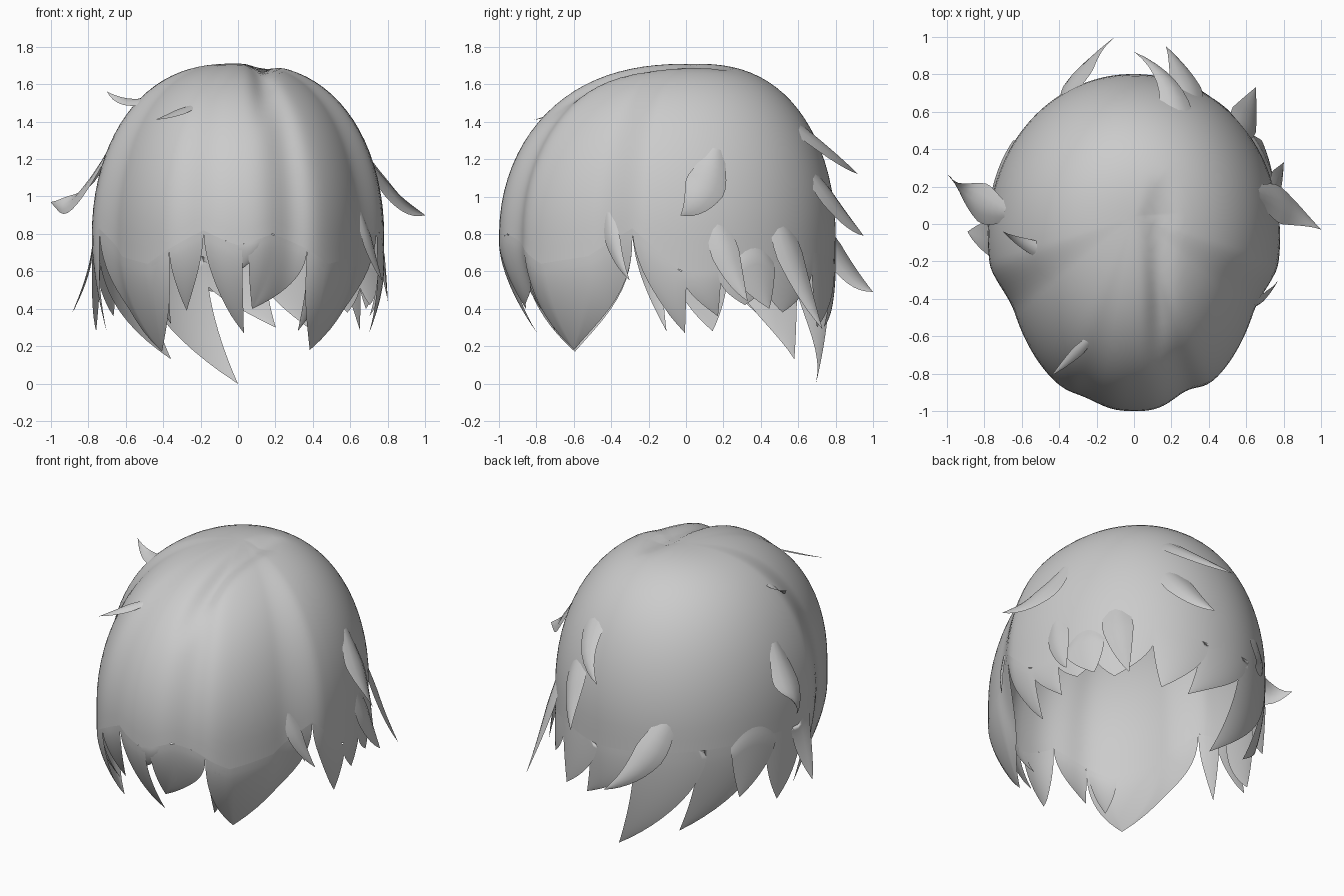
import bpy, bmesh, math
from mathutils import Vector

if "Cube" in bpy.data.objects:
    bpy.data.objects.remove(bpy.data.objects["Cube"])


def make_obj(name, grids):
    """Build one smooth object from a list of point grids (rows of points)."""
    bm = bmesh.new()
    for g in grids:
        rows = [[bm.verts.new(p) for p in row] for row in g]
        for r0, r1 in zip(rows, rows[1:]):
            for i in range(len(r0) - 1):
                bm.faces.new((r0[i], r1[i], r1[i + 1], r0[i + 1]))
    bmesh.ops.remove_doubles(bm, verts=bm.verts, dist=0.0005)
    bmesh.ops.dissolve_degenerate(bm, edges=bm.edges, dist=0.0001)
    bmesh.ops.recalc_face_normals(bm, faces=bm.faces)
    me = bpy.data.meshes.new(name)
    bm.to_mesh(me)
    bm.free()
    for p in me.polygons:
        p.use_smooth = True
    ob = bpy.data.objects.new(name, me)
    bpy.context.collection.objects.link(ob)
    return ob


# Head surface: angle 0 = front, 90 = right, 180 = back
def surf(phi, z, f=1.0):
    a = math.radians(phi)
    s, c = math.sin(a), math.cos(a)
    u = math.acos(max(-1, min(1, (z - 0.8) / 0.91)))
    r = math.sin(u) ** 0.8 if z > 0.8 else 1.0
    b = max(0, min(1, (0.45 - c) / 0.3))
    b = b * b * (3 - 2 * b)
    rx = 0.70 + 0.08 * b
    px = 0.85 + 0.12 * b
    x = rx * math.copysign(abs(s) ** px, s)
    y = -0.92 * c ** 1.05 if c > 0 else 0.88 * abs(c) ** 0.97
    # fringe recedes on both sides of its centre
    w = (phi + 180) % 360 - 180
    y *= 1 - 0.06 * math.exp(-((w - 20) / 9) ** 2) - 0.03 * math.exp(-((w + 18) / 9) ** 2)
    k = max(0, 1 - r)
    x, y = x * r * f, y * r * f - 0.08 + 0.12 * k
    # shallow parting right of centre
    if z > 1.35 and y < 0.25:
        fade = min(1, (z - 1.35) / 0.25) * min(1, (0.25 - y) / 0.2)
        z -= 0.035 * math.exp(-((x - 0.13) / 0.06) ** 2) * fade
    return Vector((x, y, z))


# Height where the cap splits into locks
NOTCH = [(0, .74), (12, .80), (28, .72), (40, .64), (60, .68), (76, .83), (93, .60), (106, .60),
         (125, .64), (150, .70), (174, .66), (195, .68), (222, .70), (250, .72),
         (268, .70), (284, .83), (300, .68), (320, .64), (332, .72), (348, .82), (360, .74)]


def edge(phi):
    phi %= 360
    for (a, za), (b, zb) in zip(NOTCH, NOTCH[1:]):
        if a <= phi <= b:
            return za + (zb - za) * (phi - a) / (b - a)


# Cap
cap = []
for j in range(25):
    row = []
    for i in range(181):
        umax = math.acos((edge(i * 2) - 0.8) / 0.91)
        row.append(surf(i * 2, 0.8 + 0.91 * math.cos(umax * (j / 24) ** 1.2)))
    cap.append(row)
make_obj("hair_cap", [cap])


# Lock continuing the cap surface down to one point; higher power = fuller lock
def lock(a, b, tip, ztip, f, power=1.9, lift=1.0, up=0.0, m=12):
    g = []
    n = max(6, int((b - a) / 2))
    for j in range(m + 1):
        t = j / m
        row = []
        for i in range(n + 1):
            p0 = a + (b - a) * i / n
            q = 2 * i / n - 1
            z0 = edge(p0) + up * (1.3 - q * q)
            zt = z0 + (ztip - z0) * t
            phi = p0 + (tip - p0) * t ** power
            bulge = 0.02 * (1 - q * q) * t * (1 - t)
            base = 1 + (lift - 1) * (min(1, 4 * t) * 2 - 1)
            row.append(surf(phi, zt, base + (f - base) * t ** 1.6 + bulge))
        g.append(row)
    return g


# from angle, to angle, tip angle, tip height, tip radius factor, fullness
fringe = [(-28, -12, -24, .39, .84), (-12, 1, 2, .27, .78), (0, 8, -1, .59, .94),
          (3, 28, 5, .40, .85, 2.4)]
tuft_r = [(28, 76, 42, .18, .77, 2.7), (29, 42, 31, .28, .80)]
tuft_l = [(-76, -28, -44, .17, .79, 2.7), (-42, -29, -35, .32, .82)]
side_r = [(76, 95, 95, .27, .90), (93, 107, 107, .36, .94), (106, 127, 116, .42, 1.0, 2.4),
          (122, 150, 132, .38, 1.0, 2.4)]
side_l = [(250, 270, 256, .28, 1.0, 2.4), (264, 276, 268, .37, 1.14), (274, 284, 272, .28, .90)]
back = [(148, 174, 152, .30, 1.0), (170, 198, 165, .30, .96), (192, 224, 180, 0, .88),
        (220, 252, 211, .13, .87)]
for name, group in (("fringe", fringe), ("right_front_tuft", tuft_r),
                    ("left_front_tuft", tuft_l), ("right_side_locks", side_r),
                    ("left_side_locks", side_l), ("back_locks", back)):
    make_obj(name, [lock(*l) for l in group])

# Second layer of locks emerging from the first at the sides
over = [(110, 128, 124, .40, 1.05), (234, 256, 238, .36, 1.0)]
make_obj("overlay_locks", [lock(*l, lift=1.012, up=.1) for l in over])


# Free wisp: a tapered blade along a three point curve, rooted in the cap
def wisp(p0, p1, p2, w, m=12):
    p0, p1, p2 = map(Vector, (p0, p1, p2))
    g = []
    for j in range(m + 1):
        t = j / m
        p = p0 * (1 - t) ** 2 + p1 * 2 * t * (1 - t) + p2 * t * t
        d = (p1 - p0) * (1 - t) + (p2 - p1) * t
        out = Vector((p.x, p.y, (p.z - 0.8) * 0.9)).normalized()
        width = w * (1 - t ** 1.7) * min(1, 0.3 + 1.8 * t)
        side = d.cross(out).normalized() * width
        crown = out * width * 0.3
        g.append([p + side * q + crown * (1 - q * q) for q in (-1, -.5, 0, .5, 1)])
    return g


wisps = {
    "right_wisp": ((.66, .16, 1.25), (.80, .10, .95), (1.0, -.03, .90), .14),
    "left_wisp": ((-.68, .06, 1.25), (-.84, .10, .88), (-1.0, .27, .97), .14),
    "crown_wisp": ((-.34, -.20, 1.57), (-.58, -.12, 1.44), (-.70, -.04, 1.56), .06),
    "front_wisp": ((-.20, -.58, 1.50), (-.34, -.72, 1.43), (-.44, -.81, 1.41), .04),
    "upper_back_wisp": ((.18, .28, 1.60), (.34, .72, 1.26), (0, .92, 1.12), .12),
    "mid_back_wisp": ((.32, .58, 1.25), (.28, .80, .90), (.17, .95, .79), .12),
    "lower_back_wisp": ((-.36, .66, .95), (-.30, .82, .58), (-.10, 1.0, .49), .12),
    "back_right_wisp": ((.54, .46, 1.0), (.60, .56, .60), (.65, .73, .29), .12),
    "side_right_wisp": ((.72, .14, .95), (.77, .22, .60), (.80, .33, .44), .10),
    "temple_wisp": ((.64, -.42, .95), (.70, -.40, .70), (.77, -.30, .55), .06),
}
for name, args in wisps.items():
    make_obj(name, [wisp(*args)])
